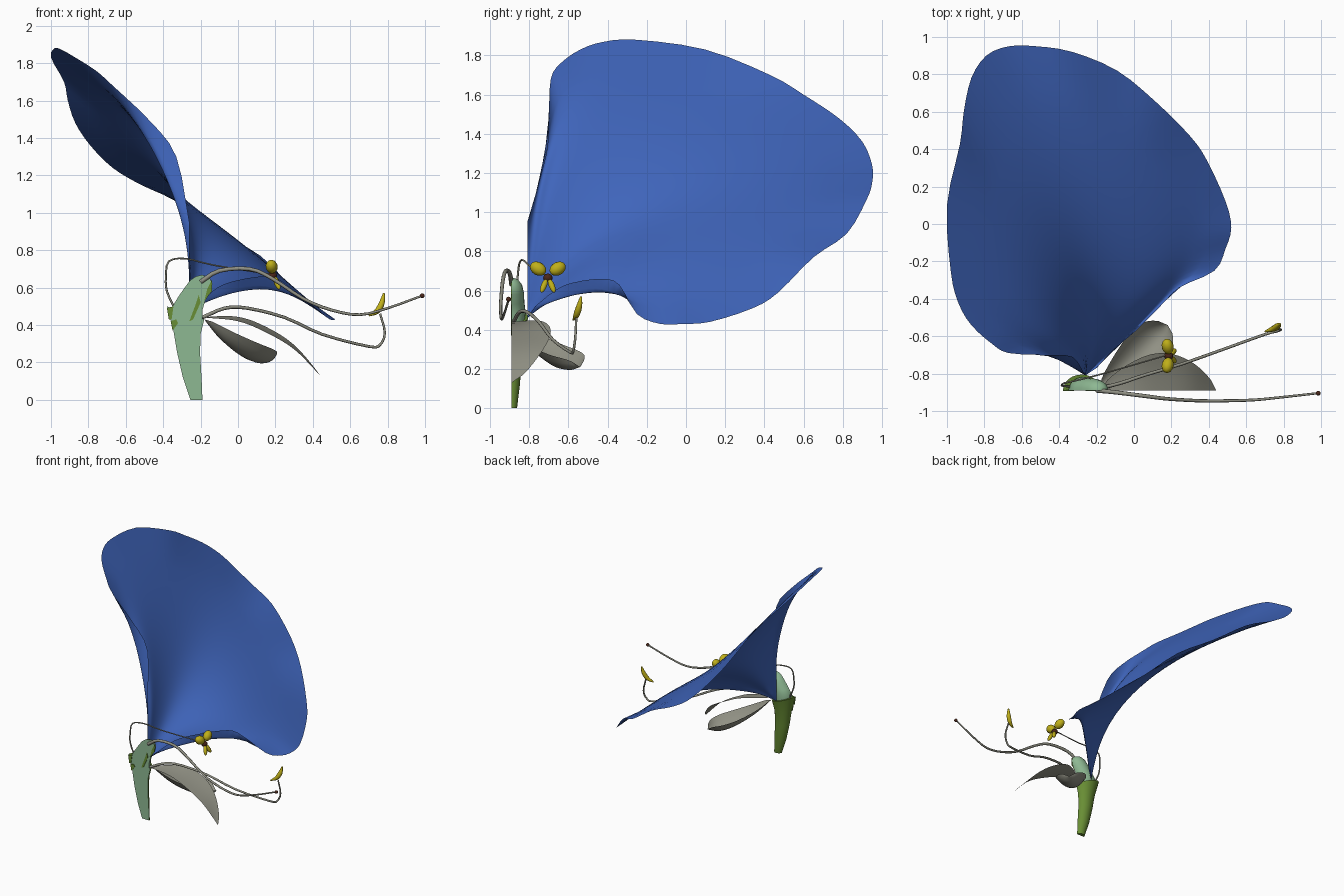
import bpy
import bmesh
import math
from mathutils import Vector

default = bpy.data.objects.get("Cube")
if default:
    bpy.data.objects.remove(default)


def material(name, rgb):
    mat = bpy.data.materials.new(name)
    color = (*rgb, 1)
    mat.diffuse_color = color
    mat.use_nodes = True
    mat.node_tree.nodes["Principled BSDF"].inputs["Base Color"].default_value = color
    return mat


blue = material("petal blue", (.05, .13, .5))
pale_green = material("cut pale green", (.27, .48, .29))
olive = material("stem olive green", (.14, .27, .035))
grey = material("sepal grey", (.28, .28, .23))
yellow = material("anther yellow", (.52, .43, .01))
brown = material("dark brown", (.07, .02, .01))

CUT = -.89  # plane along which the blossom is halved


def activate(obj):
    bpy.ops.object.select_all(action="DESELECT")
    obj.select_set(True)
    bpy.context.view_layer.objects.active = obj


def smooth(obj, angle=60):
    activate(obj)
    bpy.ops.object.shade_smooth_by_angle(angle=math.radians(angle))


def mesh_object(name, verts, faces, mats, angle=60):
    mesh = bpy.data.meshes.new(name)
    mesh.from_pydata([tuple(v) for v in verts], [], faces)
    for mat in mats:
        mesh.materials.append(mat)
    bm = bmesh.new()
    bm.from_mesh(mesh)
    bmesh.ops.remove_doubles(bm, verts=bm.verts, dist=.0005)
    bmesh.ops.recalc_face_normals(bm, faces=bm.faces)
    bm.to_mesh(mesh)
    bm.free()
    obj = bpy.data.objects.new(name, mesh)
    bpy.context.collection.objects.link(obj)
    smooth(obj, angle)
    return obj


def spline(points, steps):
    """Smooth path through the points."""
    pts = [Vector(p) for p in points]
    pts = [pts[0] * 2 - pts[1]] + pts + [pts[-1] * 2 - pts[-2]]
    out = []
    for a, b, c, d in zip(pts, pts[1:], pts[2:], pts[3:]):
        for i in range(steps):
            t = i / steps
            out.append(b + (c - a) * t / 2 + (a * 2 - b * 5 + c * 4 - d) * t * t / 2
                       + (b * 3 - a - c * 3 + d) * t ** 3 / 2)
    return out + [pts[-2]]


def grid_faces(rows, cols):
    return [(r * cols + c, r * cols + c + 1, (r + 1) * cols + c + 1, (r + 1) * cols + c)
            for r in range(rows - 1) for c in range(cols - 1)]


# Large petal: curved ribs fan out from the claw to the rim
rim = spline([
    (-.26, -.81, .95), (-.33, -.71, 1.3), (-.47, -.7, 1.49), (-.67, -.69, 1.68),
    (-.76, -.64, 1.76), (-.87, -.54, 1.83), (-.94, -.42, 1.87), (-.98, -.25, 1.88),
    (-1, .1, 1.83), (-.93, .43, 1.7), (-.91, .6, 1.6), (-.87, .78, 1.48),
    (-.79, .9, 1.36), (-.67, .95, 1.24), (-.52, .95, 1.15), (-.33, .92, 1.06),
    (-.09, .82, .89), (.12, .65, .77), (.3, .47, .59), (.39, .34, .51),
    (.49, .12, .44), (.52, -.02, .43), (.49, -.13, .43), (.43, -.25, .48),
    (.24, -.34, .63), (.15, -.43, .66), (0, -.58, .64), (-.11, -.67, .6),
    (-.2, -.77, .52)], 3)
base = Vector((-.26, -.81, .46))
front_bend, side_bend = Vector((-.2, -.74, 1.35)), Vector((.05, -.35, .86))
ROWS = 18
ribs = []
for i, tip in enumerate(rim):
    u = i / (len(rim) - 1)
    bend = front_bend.lerp(side_bend, u) + Vector((.05, 0, .02)) * 4 * u * (1 - u)
    weight = min(1, max(0, ((tip - base).length - .5) / .6))
    bend = ((base + tip) / 2).lerp(bend, weight)
    ribs.append([base * (1 - t) ** 2 + bend * 2 * t * (1 - t) + tip * t * t
                 for t in (r / (ROWS - 1) for r in range(ROWS))])
# Relax the inside, mostly across the ribs, keeping the rim
for step in range(60):
    old = [list(rib) for rib in ribs]
    for i in range(1, len(ribs) - 1):
        for r in range(1, ROWS - 1):
            ribs[i][r] = ((old[i - 1][r] + old[i + 1][r]) * .45
                          + (old[i][r - 1] + old[i][r + 1]) * .05)
mesh_object("large_petal", sum(ribs, []), grid_faces(len(rim), ROWS), [blue], 80)


# Halved solids: D-shaped sections (z left, left x, z right, right x)
def half_loft(name, sections, mats, depth, sides=12):
    verts = []
    for z0, x0, z1, x1 in sections:
        for k in range(sides + 1):
            a = math.pi * k / sides
            t = (1 - math.cos(a)) / 2
            verts.append((x0 + (x1 - x0) * t, CUT + depth * (x1 - x0) / 2 * math.sin(a),
                          z0 + (z1 - z0) * t))
    n = sides + 1
    faces = grid_faces(len(sections), n)
    faces += [(r * n, r * n + sides, (r + 1) * n + sides, (r + 1) * n)
              for r in range(len(sections) - 1)]
    faces += [tuple(range(n)), tuple(range((len(sections) - 1) * n, len(sections) * n))]
    obj = mesh_object(name, verts, faces, mats, 45)
    for face in obj.data.polygons:
        if abs(face.normal.y) > .95 and face.center.y < CUT + .002:
            face.material_index = len(mats) - 1


half_loft("flower_stalk", [(0, -.255, 0, -.19), (.12, -.295, .12, -.195),
                           (.25, -.325, .25, -.203), (.37, -.345, .35, -.2),
                           (.5, -.38, .43, -.18)], [olive, pale_green], .85)
half_loft("ovary", [(.42, -.33, .42, -.19), (.5, -.35, .48, -.19), (.55, -.32, .53, -.175),
                    (.6, -.285, .58, -.145), (.64, -.255, .62, -.137),
                    (.66, -.225, .65, -.15), (.667, -.195, .665, -.18)], [pale_green], .9)


# Small olive patches on the cut face
def plate(name, outline):
    n = len(outline)
    verts = [(x, y, z) for y in (CUT - .004, CUT + .002) for x, z in outline]
    faces = [tuple(range(n)), tuple(range(n, 2 * n))]
    faces += [(i, (i + 1) % n, (i + 1) % n + n, i + n) for i in range(n)]
    mesh_object(name, verts, faces, [olive], 30)


plate("chamber_patch", [(-.26, .42), (-.24, .43), (-.2, .52), (-.21, .56), (-.23, .5)])
plate("stalk_patch", [(-.35, .37), (-.32, .41), (-.33, .43), (-.36, .42)])
plate("rim_patch", [(-.38, .49), (-.37, .43), (-.355, .43), (-.345, .5)])
plate("wall_patch", [(-.14, .64), (-.14, .58), (-.18, .53), (-.165, .59)])


# Sepals: blades swept along a midrib, with raised sides
def leaf(name, path, side, cup, power, bluntness, first):
    mid = spline(path, 5)
    across = [j / 4 for j in range(first, 5)]
    verts = []
    for i, p in enumerate(mid):
        t = i / (len(mid) - 1)
        width = max(0, math.sin(math.pi * t ** power)) ** bluntness
        for s in across:
            verts.append(p + (Vector(side) * s + Vector((0, 0, cup * s * s))) * width)
    mesh_object(name, verts, grid_faces(len(mid), len(across)), [grey], 80)


leaf("back_sepal", [(-.18, -.86, .43), (-.07, -.78, .31), (.04, -.68, .225),
                    (.12, -.6, .195), (.18, -.54, .21)], (-.085, .075, .01), .085, 1.4, .55, -4)
leaf("front_sepal", [(-.18, CUT, .44), (0, CUT, .42), (.15, CUT, .36),
                     (.3, CUT, .27), (.44, CUT, .13)], (0, .2, 0), .03, 1, .7, 0)


# Filaments, style and anther: tapered tubes
def tube(name, path, r0, r1, mat, swell=0):
    pts = spline(path, 3)
    curve = bpy.data.curves.new(name, "CURVE")
    curve.dimensions = "3D"
    curve.bevel_depth = 1
    curve.bevel_resolution = 2
    curve.use_fill_caps = True
    line = curve.splines.new("POLY")
    line.points.add(len(pts) - 1)
    for i, p in enumerate(pts):
        t = i / (len(pts) - 1)
        line.points[i].co = (*p, 1)
        line.points[i].radius = r0 + (r1 - r0) * t + swell * math.sin(math.pi * t)
    curve.materials.append(mat)
    obj = bpy.data.objects.new(name, curve)
    bpy.context.collection.objects.link(obj)
    activate(obj)
    bpy.ops.object.convert(target="MESH")
    smooth(bpy.context.view_layer.objects.active)


tube("style", [(-.2, CUT, .63), (-.1, -.9, .69), (.06, -.92, .7), (.18, -.935, .65),
               (.35, -.945, .54), (.5, -.945, .48), (.65, -.94, .455), (.8, -.925, .49),
               (.98, -.905, .555)], .012, .006, grey)
tube("long_filament", [(-.19, -.88, .44), (-.07, -.85, .49), (.05, -.81, .49),
                       (.25, -.75, .44), (.45, -.68, .35), (.7, -.59, .285),
                       (.76, -.575, .295), (.785, -.565, .36), (.76, -.56, .46)],
     .01, .006, grey)
tube("short_filament", [(-.33, -.87, .47), (-.38, -.865, .58), (-.385, -.86, .66),
                        (-.37, -.85, .74), (-.28, -.83, .755), (-.13, -.79, .72),
                        (.18, -.7, .67)], .006, .004, grey)
tube("curved_anther", [(.7, -.575, .45), (.745, -.56, .475), (.77, -.545, .52),
                       (.78, -.535, .57)], .004, .005, yellow, .013)


# Anther lobes, centre and stigma: stretched spheres
def blob(name, center, size, direction, mat):
    bpy.ops.mesh.primitive_uv_sphere_add(segments=14, ring_count=8, location=center)
    obj = bpy.context.object
    obj.name = name
    obj.scale = size
    obj.rotation_mode = "QUATERNION"
    obj.rotation_quaternion = Vector(direction).to_track_quat("Z", "X")
    obj.data.materials.append(mat)
    smooth(obj)


for label, s in (("left", 1), ("right", -1)):
    blob("upper_lobe_" + label, (.18, -.705 + s * .05, .712), (.034, .032, .044),
         (-.2, s, .6), yellow)
    blob("lower_lobe_" + label, (.208, -.705 + s * .02, .625), (.015, .015, .04),
         (.4, s * .4, -1), yellow)
blob("anther_center", (.185, -.705, .665), (.024, .024, .022), (0, 0, 1), brown)
blob("stigma", (.985, -.905, .556), (.013, .013, .013), (0, 0, 1), brown)
